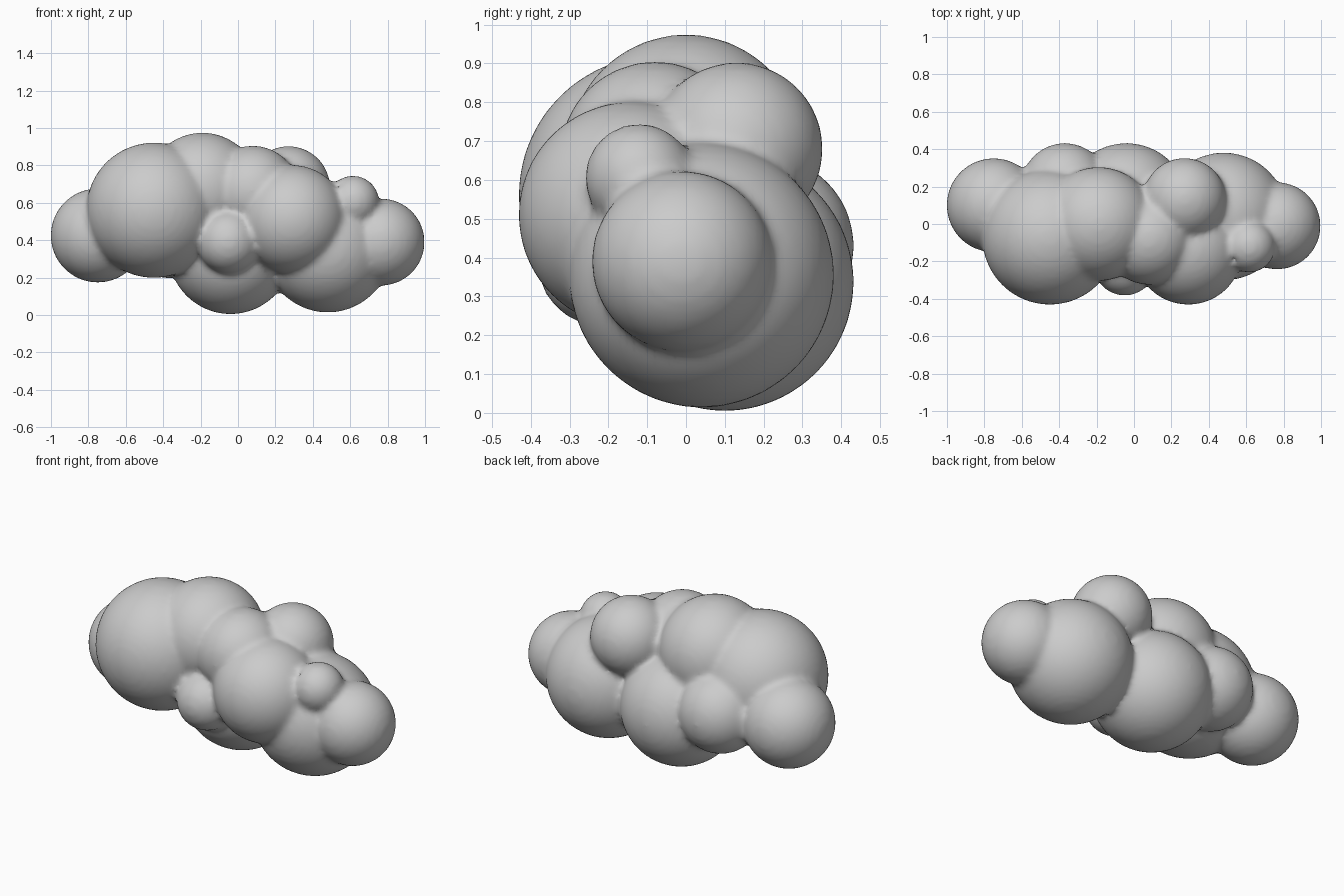
import bpy, bmesh
from mathutils import Matrix

if "Cube" in bpy.data.objects:
    bpy.data.objects.remove(bpy.data.objects["Cube"])

# Puffs of the cloud: x, y, z, radius
PUFFS = [
    (-0.75, 0.10, 0.425, 0.252),   # left end
    (-0.45, -0.07, 0.56, 0.362),   # big left
    (-0.19, 0.00, 0.67, 0.305),    # crown
    (0.08, -0.08, 0.66, 0.245),    # crown right
    (0.29, -0.14, 0.51, 0.292),    # front right
    (-0.05, -0.215, 0.39, 0.168),  # small front
    (-0.04, 0.10, 0.337, 0.333),   # bottom centre
    (0.48, 0.04, 0.355, 0.342),    # bottom right
    (0.765, -0.01, 0.39, 0.233),   # right end
    (0.615, -0.12, 0.605, 0.14),   # small right knob
    (0.27, 0.13, 0.68, 0.223),     # back top
    (-0.37, 0.20, 0.43, 0.233),    # back left
]

bm = bmesh.new()
for x, y, z, r in PUFFS:
    bmesh.ops.create_icosphere(bm, subdivisions=4, radius=r,
                               matrix=Matrix.Translation((x, y, z)))
mesh = bpy.data.meshes.new("cloud")
bm.to_mesh(mesh)
bm.free()
cloud = bpy.data.objects.new("cloud", mesh)
bpy.context.collection.objects.link(cloud)

# Fuse the puffs into one skin and soften the creases
fuse = cloud.modifiers.new("fuse", 'REMESH')
fuse.mode = 'VOXEL'
fuse.voxel_size = 0.018
fuse.use_smooth_shade = True
soften = cloud.modifiers.new("soften", 'SMOOTH')
soften.factor = 0.5
soften.iterations = 6
